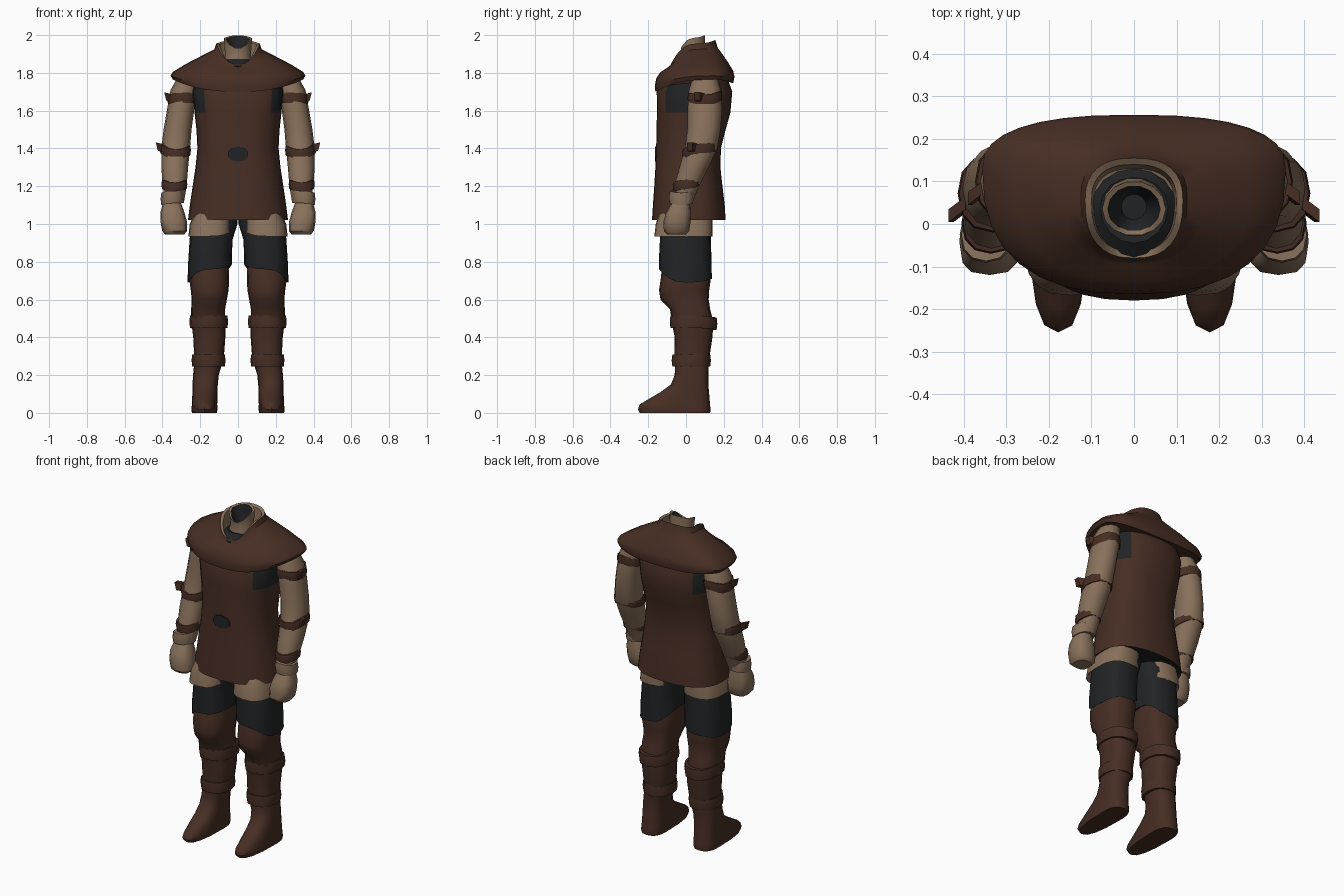
import bpy, bmesh, math


def material(name, col):
    m = bpy.data.materials.new(name)
    m.diffuse_color = (*col, 1)
    return m


BROWN, TAN, BLACK = 0, 1, 2
MATS = [material("brown_leather", (0.062, 0.027, 0.017)),
        material("tan_cloth", (0.25, 0.165, 0.105)),
        material("black_cloth", (0.0155, 0.0165, 0.0175))]


def finish(name, bm, mirror, angle=40):
    bmesh.ops.recalc_face_normals(bm, faces=bm.faces)
    me = bpy.data.meshes.new(name)
    bm.to_mesh(me)
    bm.free()
    for m in MATS:
        me.materials.append(m)
    ob = bpy.data.objects.new(name, me)
    bpy.context.collection.objects.link(ob)
    bpy.ops.object.select_all(action='DESELECT')
    ob.select_set(True)
    bpy.context.view_layer.objects.active = ob
    bpy.ops.object.shade_smooth_by_angle(angle=math.radians(angle))
    if mirror:
        ob.modifiers.new("mirror", 'MIRROR').use_mirror_merge = False
    return ob


def loft(name, rings, mat, n=16, e=2.0, mirror=False, rule=None):
    """Skin of rounded rings (cx, cy, rx, ry_front, ry_back, z);
    z is a number or (front, outer, back, inner) heights."""
    bm = bmesh.new()
    rows = []
    for cx, cy, rx, rf, rb, z in rings:
        zf, zo, zb, zi = z if isinstance(z, tuple) else (z,) * 4
        row = []
        for i in range(n):
            a = 2 * math.pi * i / n
            c, s = math.cos(a), math.sin(a)
            px = math.copysign(abs(c) ** (2 / e), c)
            py = math.copysign(abs(s) ** (2 / e), s)
            zz = c * c * (zo if c > 0 else zi) + s * s * (zb if s > 0 else zf)
            row.append(bm.verts.new((cx + rx * px, cy + (rb if s > 0 else rf) * py, zz)))
        rows.append(row)
    for k in range(len(rows) - 1):
        for i in range(n):
            j = (i + 1) % n
            f = bm.faces.new((rows[k][i], rows[k][j], rows[k + 1][j], rows[k + 1][i]))
            f.material_index = rule(k, f.calc_center_median()) if rule else mat
    for k, row in ((-1, rows[0]), (len(rows), rows[-1])):
        f = bm.faces.new(row)
        f.material_index = rule(k, f.calc_center_median()) if rule else mat
    return finish(name, bm, mirror)


def band(name, cx, cy, rx, ry, z0, z1, mat, tilt=(0, 0, 0, 0)):
    """Strap around a limb with tucked-in edges."""
    def up(z):
        return tuple(z + t for t in tilt)
    g = 0.012
    loft(name, [(cx, cy, rx - 2 * g, ry - 2 * g, ry - 2 * g, up(z0)),
                (cx, cy, rx - g / 3, ry - g / 3, ry - g / 3, up(z0)),
                (cx, cy, rx, ry, ry, up((z0 + z1) / 2)),
                (cx, cy, rx - g / 3, ry - g / 3, ry - g / 3, up(z1)),
                (cx, cy, rx - 2 * g, ry - 2 * g, ry - 2 * g, up(z1))],
         mat, n=12, e=2.3, mirror=True)


# Tunic, with black arm holes and underside
loft("tunic", [
    (0, .03, .24, .185, .155, 1.04), (0, .03, .265, .21, .18, 1.02),
    (0, .03, .255, .205, .175, 1.10), (0, .03, .24, .198, .163, 1.20),
    (0, .03, .225, .192, .152, 1.30), (0, .03, .215, .188, .155, 1.40),
    (0, .03, .22, .186, .18, 1.50), (0, .03, .23, .184, .205, 1.59),
    (0, .03, .24, .185, .215, 1.70), (0, .03, .225, .15, .19, 1.77)],
    BROWN, n=32, e=2.4,
    rule=lambda k, c: BLACK if k < 1 or (k >= 7 and abs(c.x) > .18) else BROWN)

# Shoulder mantle, its upright collar open at the front and lined in tan
loft("mantle", [
    (0, .13, .325, .275, .105, (1.71, 1.77, 1.75, 1.77)),
    (0, .13, .345, .292, .12, (1.70, 1.765, 1.745, 1.765)),
    (0, .13, .357, .295, .127, (1.73, 1.785, 1.78, 1.785)),
    (0, .13, .345, .288, .12, (1.77, 1.805, 1.81, 1.805)),
    (0, .11, .28, .245, .11, (1.805, 1.845, 1.86, 1.845)),
    (0, .075, .165, .17, .11, (1.825, 1.905, 1.91, 1.905)),
    (0, .06, .125, .145, .107, (1.835, 1.925, 1.935, 1.925)),
    (0, .055, .115, .135, .10, (1.845, 1.955, 1.975, 1.955)),
    (0, .055, .10, .12, .085, (1.84, 1.95, 1.965, 1.95)),
    (0, .05, .095, .11, .08, (1.79, 1.83, 1.85, 1.83))],
    BROWN, n=32, e=2.5, rule=lambda k, c: TAN if k >= 7 else BROWN)

# Undershirt collar and hollow neck
loft("undershirt_collar", [
    (0, .04, .10, .13, .09, 1.78), (0, .04, .10, .13, .09, (1.835, 1.85, 1.85, 1.85)),
    (0, .04, .08, .085, .07, 1.87), (0, .04, .05, .05, .05, 1.86)], BLACK)
loft("neck", [
    (0, .04, .085, .08, .075, 1.83), (0, .04, .068, .062, .065, 1.89),
    (0, .035, .075, .063, .066, (1.93, 1.985, 2.0, 1.985)),
    (0, .035, .062, .052, .055, (1.925, 1.98, 1.995, 1.98)),
    (0, .04, .03, .03, .03, 1.88)], TAN, n=14,
    rule=lambda k, c: BLACK if k >= 3 else TAN)

# Belly patch
bm = bmesh.new()
bmesh.ops.create_circle(bm, cap_ends=True, segments=10, radius=1)
for v in bm.verts:
    v.co = (v.co.x * .057, -.1645, 1.37 + v.co.y * .04)
r = bmesh.ops.extrude_face_region(bm, geom=bm.faces[:])
for v in r["geom"]:
    if isinstance(v, bmesh.types.BMVert):
        v.co.y += .009
for f in bm.faces:
    f.material_index = BLACK
finish("belly_patch", bm, False)

# Skirt flaps and trousers
loft("skirt_flap", [
    (.15, -.01, .09, .13, .13, .955),
    (.15, -.01, .113, .158, .15, (.935, .935, .935, .96)),
    (.145, -.01, .11, .15, .15, (1.0, 1.0, 1.0, 1.01)),
    (.13, 0, .10, .14, .14, 1.06)], TAN, n=20, e=2.8, mirror=True)
loft("trouser_leg", [
    (.15, 0, .09, .11, .11, (.77, .71, .73, .80)),
    (.15, 0, .117, .142, .137, (.76, .69, .71, .785)),
    (.149, 0, .116, .143, .135, (.82, .78, .80, .83)),
    (.142, 0, .114, .138, .132, .92),
    (.125, 0, .122, .13, .13, 1.0), (.12, 0, .115, .12, .12, 1.06)],
    BLACK, n=20, e=2.5, mirror=True)

# Boots: knee, calf, ankle and foot in one skin
loft("boot", [
    (.178, .03, .066, .275, .098, 0), (.178, .03, .069, .285, .10, .018),
    (.177, .03, .067, .275, .097, .045), (.176, .03, .067, .225, .095, .075),
    (.175, .03, .066, .165, .092, .11), (.174, .03, .067, .11, .088, .15),
    (.17, .03, .068, .09, .088, .20), (.16, .03, .073, .088, .09, .25),
    (.153, .03, .08, .092, .098, .32), (.152, .035, .085, .095, .105, .40),
    (.157, .03, .09, .105, .115, .48), (.158, .02, .09, .105, .108, .55),
    (.152, 0, .093, .135, .12, .60), (.15, -.005, .10, .138, .128, .65),
    (.152, 0, .105, .135, .13, .70), (.15, 0, .10, .125, .12, .79),
    (.15, 0, .09, .11, .11, .84)], BROWN, n=16, e=2.6, mirror=True)
band("calf_band", .155, .04, .103, .126, .45, .515, BROWN, (0, 0, -.01, 0))
band("ankle_band", .156, .028, .09, .104, .245, .31, BROWN)

# Arms and fists
loft("sleeve", [
    (.335, -.02, .048, .052, .052, 1.11), (.335, .003, .063, .066, .066, 1.20),
    (.335, .042, .071, .077, .077, 1.30), (.33, .08, .076, .086, .086, 1.40),
    (.32, .095, .074, .088, .088, 1.50), (.303, .10, .072, .092, .092, 1.61),
    (.285, .10, .072, .085, .085, 1.71), (.265, .10, .055, .065, .065, 1.775)],
    TAN, n=12, e=2.2, mirror=True)
loft("fist", [
    (.335, -.05, .05, .05, .05, .945), (.335, -.05, .066, .067, .067, .962),
    (.34, -.048, .07, .072, .072, 1.01), (.347, -.04, .064, .066, .066, 1.06),
    (.35, -.025, .045, .045, .045, 1.12)], TAN, n=12, e=2.8, mirror=True)
band("cuff", .348, -.025, .062, .066, 1.10, 1.165, TAN, (.01, 0, .01, .015))
band("wrist_band", .337, .003, .069, .073, 1.185, 1.235, BROWN, (-.015, 0, .02, 0))
band("elbow_band", .332, .072, .083, .092, 1.365, 1.415, BROWN, (-.02, .01, .02, 0))
band("upper_arm_band", .294, .10, .08, .092, 1.64, 1.695, BROWN, (0, -.01, .01, 0))

# Strap ends poking out from the bands
for name, x, y, z in (("elbow_strap_end", .41, .05, 1.40), ("upper_strap_end", .365, .09, 1.665)):
    bm = bmesh.new()
    bmesh.ops.create_cube(bm, size=1)
    for v in bm.verts:
        out = v.co.x > 0
        v.co = (x + v.co.x * .04 + v.co.z * .012,
                y + v.co.y * .03 - (.03 if out else 0),
                z + v.co.z * .045 + (.01 if out else 0))
    finish(name, bm, True)
